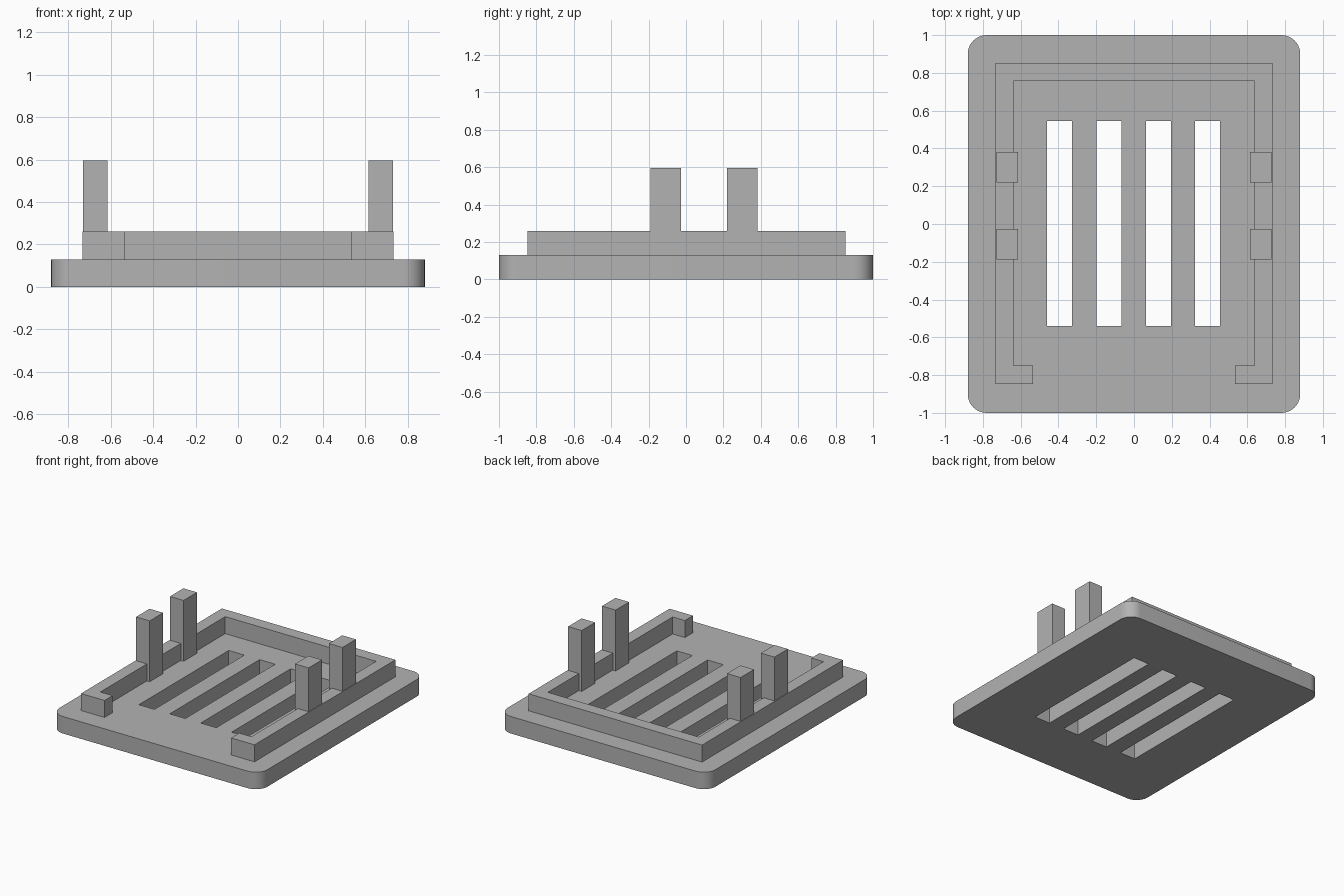
import bpy
import bmesh
from math import sin, cos, pi, radians

cube = bpy.data.objects.get("Cube")
if cube:
    bpy.data.objects.remove(cube, do_unlink=True)

grey = bpy.data.materials.new("plain grey")
grey.use_nodes = True
colour = (0.45, 0.45, 0.45, 1)
grey.diffuse_color = colour
grey.node_tree.nodes["Principled BSDF"].inputs["Base Color"].default_value = colour


def rectangle(x0, x1, y0, y1):
    return [(x0, y0), (x1, y0), (x1, y1), (x0, y1)]


def rounded_rectangle(hx, hy, r, steps=10):
    points = []
    for i, (sx, sy) in enumerate([(1, 1), (-1, 1), (-1, -1), (1, -1)]):
        for k in range(steps + 1):
            a = (i + k / steps) * pi / 2
            points.append((sx * (hx - r) + r * cos(a), sy * (hy - r) + r * sin(a)))
    return points


def slab(name, outlines, z0, z1):
    """Extrude a flat outline; any further outlines become holes."""
    curve = bpy.data.curves.new(name, "CURVE")
    curve.dimensions = "2D"
    curve.fill_mode = "BOTH"
    curve.extrude = (z1 - z0) / 2
    for outline in outlines:
        spline = curve.splines.new("POLY")
        spline.points.add(len(outline) - 1)
        for point, (x, y) in zip(spline.points, outline):
            point.co = (x, y, 0, 1)
        spline.use_cyclic_u = True
    obj = bpy.data.objects.new(name, curve)
    bpy.context.collection.objects.link(obj)
    bpy.ops.object.select_all(action="DESELECT")
    obj.select_set(True)
    bpy.context.view_layer.objects.active = obj
    bpy.ops.object.convert(target="MESH")
    obj = bpy.context.view_layer.objects.active

    # Weld caps to walls and tidy the flat faces
    bm = bmesh.new()
    bm.from_mesh(obj.data)
    bmesh.ops.remove_doubles(bm, verts=bm.verts, dist=0.0001)
    bmesh.ops.translate(bm, verts=bm.verts, vec=(0, 0, (z0 + z1) / 2))
    bmesh.ops.recalc_face_normals(bm, faces=bm.faces)
    bm.to_mesh(obj.data)
    bm.free()
    obj.data.materials.clear()
    obj.data.materials.append(grey)
    bpy.ops.object.shade_smooth_by_angle(angle=radians(30))
    return obj


BASE_TOP, RIM_TOP, POST_TOP = 0.13, 0.26, 0.595

# Rounded base plate with four long slots
slots = [rectangle(x - 0.066, x + 0.066, -0.54, 0.545)
         for x in (-0.394, -0.133, 0.129, 0.39)]
slab("base_plate", [rounded_rectangle(0.88, 1, 0.1)] + slots, 0, BASE_TOP)

# Raised rim, open at the front with short returning lips
half = [(0.535, -0.75), (0.535, -0.848), (0.733, -0.848), (0.733, 0.853)]
inner = [(0.638, 0.757), (0.638, -0.75)]
mirrored = [(-x, y) for x, y in reversed(half)]
mirrored_inner = [(-x, y) for x, y in reversed(inner)]
slab("raised_rim", [half + mirrored + mirrored_inner + inner], BASE_TOP, RIM_TOP)

# Upright posts, two on each side
for side, sign in (("left", 1), ("right", -1)):
    for place, y in (("front", -0.108), ("back", 0.301)):
        x0, x1 = sorted((sign * 0.614, sign * 0.729))
        slab(f"{place}_{side}_post", [rectangle(x0, x1, y - 0.081, y + 0.081)],
             BASE_TOP, POST_TOP)
